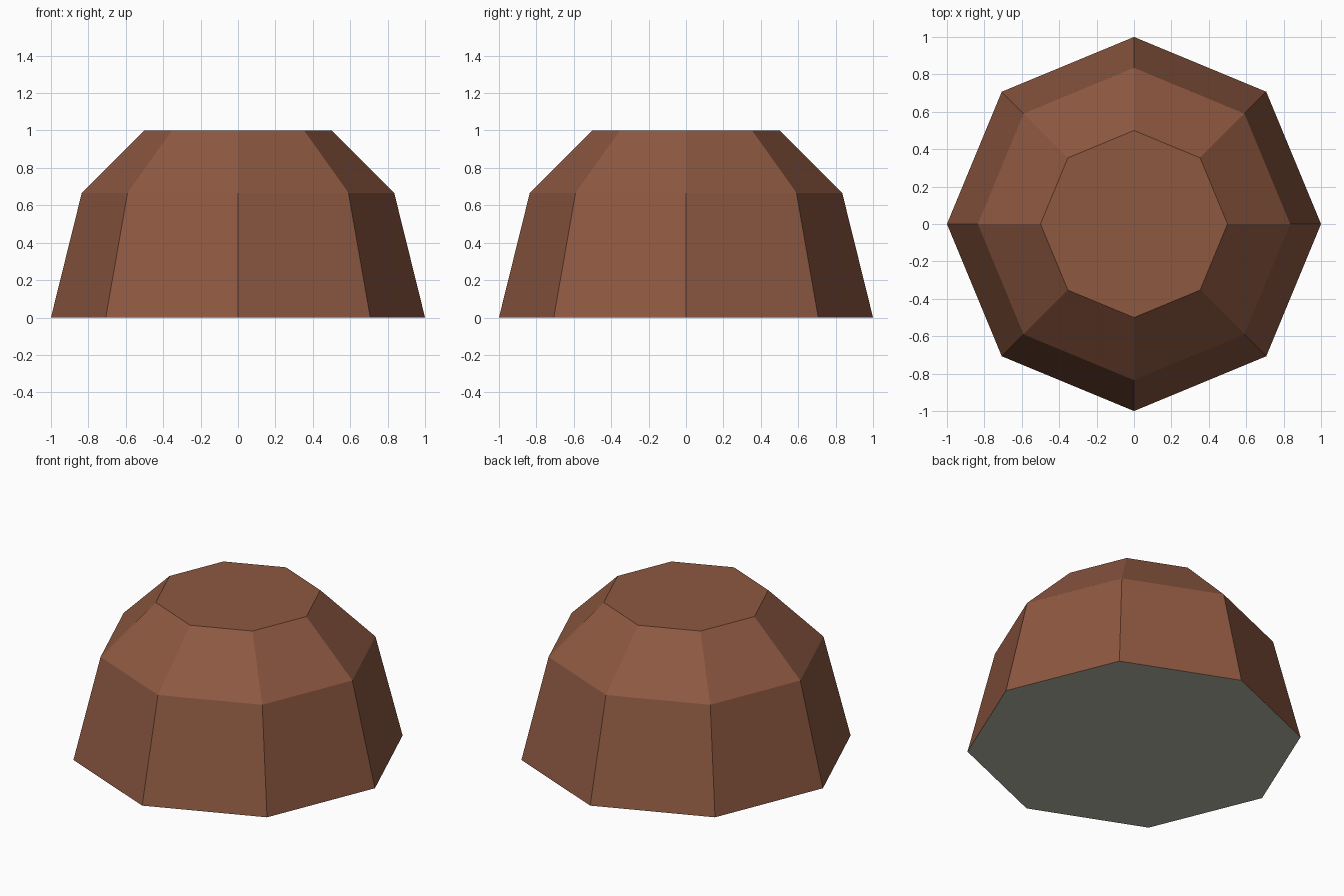
import bpy
import bmesh
from math import cos, sin, pi

cube = bpy.data.objects.get("Cube")
if cube:
    bpy.data.objects.remove(cube, do_unlink=True)


def make_material(name, color):
    mat = bpy.data.materials.new(name)
    mat.use_nodes = True
    mat.diffuse_color = color
    mat.node_tree.nodes["Principled BSDF"].inputs["Base Color"].default_value = color
    return mat


SIDES = 8
PROFILE = [(1.0, 0.0), (0.835, 0.667), (0.5, 1.0)]  # radius, height

bm = bmesh.new()

# Stacked octagonal rings
rings = [[bm.verts.new((r * cos(2 * pi * i / SIDES), r * sin(2 * pi * i / SIDES), z))
          for i in range(SIDES)] for r, z in PROFILE]

# Sloping side bands
for low, high in zip(rings, rings[1:]):
    for i in range(SIDES):
        j = (i + 1) % SIDES
        bm.faces.new((low[i], low[j], high[j], high[i]))

# Flat top and base
bm.faces.new(rings[-1])
base = bm.faces.new(rings[0][::-1])
base.material_index = 1

mesh = bpy.data.meshes.new("mound")
bm.to_mesh(mesh)
bm.free()
mesh.materials.append(make_material("earth brown", (0.27, 0.098, 0.053, 1)))
mesh.materials.append(make_material("warm grey base", (0.48, 0.48, 0.40, 1)))

mound = bpy.data.objects.new("mound", mesh)
bpy.context.collection.objects.link(mound)
